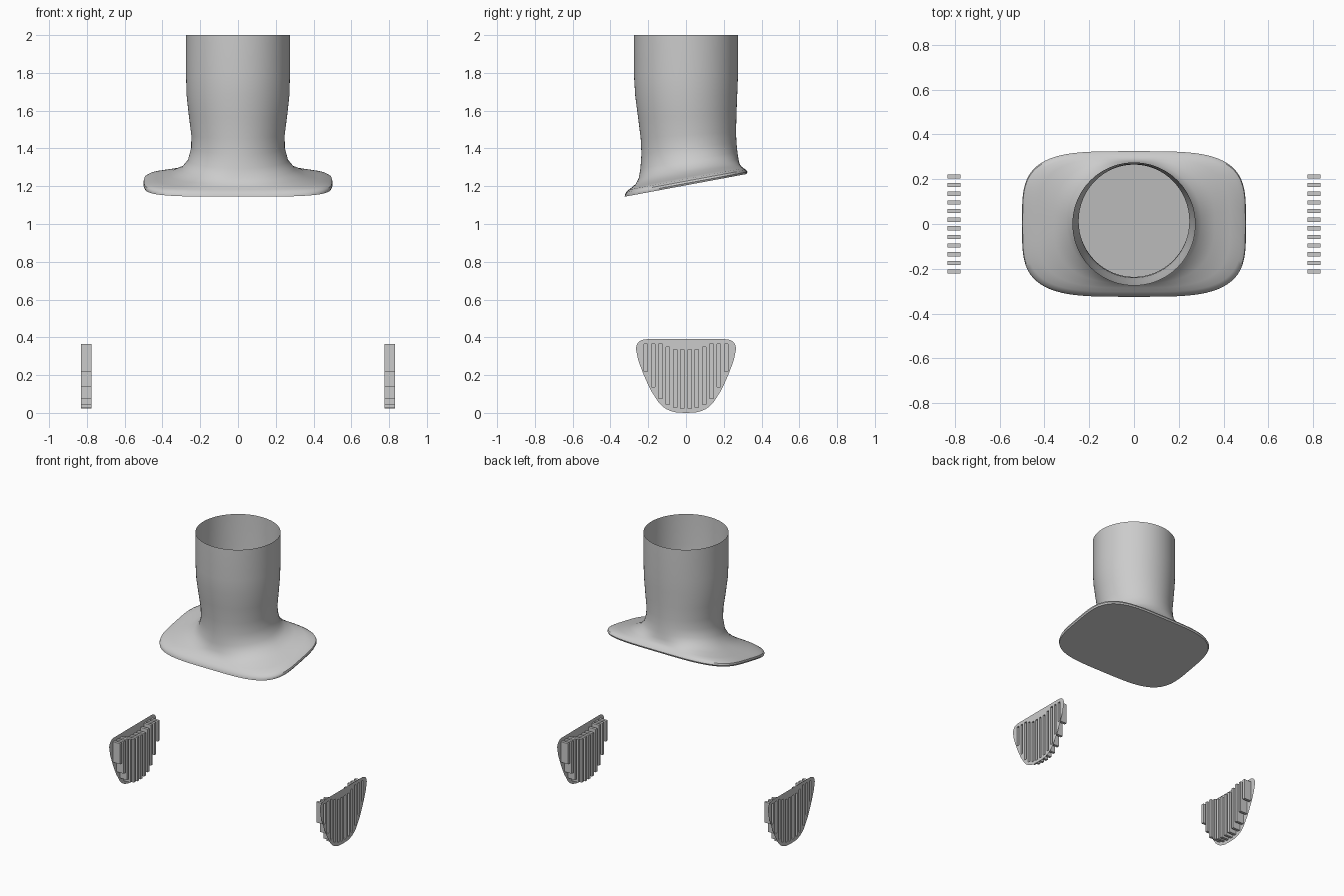
import bpy, bmesh, math

if "Cube" in bpy.data.objects:
    bpy.data.objects.remove(bpy.data.objects["Cube"])

N = 96


def finish(bm, name, angle=None):
    bmesh.ops.remove_doubles(bm, verts=bm.verts, dist=1e-5)
    me = bpy.data.meshes.new(name)
    bm.to_mesh(me)
    bm.free()
    ob = bpy.data.objects.new(name, me)
    bpy.context.collection.objects.link(ob)
    if angle:
        bpy.ops.object.select_all(action='DESELECT')
        ob.select_set(True)
        bpy.context.view_layer.objects.active = ob
        bpy.ops.object.shade_smooth_by_angle(angle=math.radians(angle))
    return ob


# Open tube flaring into a tilted rounded base
# ring: half width, front y, back y, superellipse power, height, tilt
rings = [
    (.495, -.325, .321, 3.8, 1.205, .186),
    (.500, -.323, .325, 3.8, 1.215, .186),
    (.497, -.317, .319, 3.8, 1.227, .186),
    (.480, -.303, .305, 3.7, 1.238, .186),
    (.430, -.285, .295, 3.3, 1.248, .186),
    (.360, -.266, .285, 2.7, 1.262, .186),
    (.300, -.250, .278, 2.2, 1.290, .186),
    (.265, -.241, .272, 2.0, 1.335, .170),
    (.248, -.236, .267, 2.0, 1.400, .120),
    (.247, -.240, .265, 2.0, 1.470, .060),
    (.260, -.254, .267, 2.0, 1.570, .020),
    (.272, -.269, .271, 2.0, 1.680, 0),
    (.275, -.275, .275, 2.0, 1.780, 0),
    (.275, -.275, .275, 2.0, 2.000, 0),
]
bm = bmesh.new()
loops = []
for a, y0, y1, n, z, tilt in rings:
    loop = []
    for i in range(N):
        t = 2 * math.pi * i / N
        c, s = math.cos(t), math.sin(t)
        x = a * math.copysign(abs(c) ** (2 / n), c)
        y = (y0 + y1) / 2 + (y1 - y0) / 2 * math.copysign(abs(s) ** (2 / n), s)
        loop.append(bm.verts.new((x, y, z + tilt * y)))
    loops.append(loop)
for lo, hi in zip(loops, loops[1:]):
    for i in range(N):
        j = (i + 1) % N
        bm.faces.new((lo[i], lo[j], hi[j], hi[i]))
bm.faces.new(loops[0][::-1])
finish(bm, "flared_tube", 40)


# Grooved side plates: D-shaped sheet with channels pressed inward
low_pts = [(0, 0), (.05, .002), (.08, .009), (.11, .023), (.14, .047), (.19, .125),
           (.23, .215), (.255, .285), (.265, .34)]


def z_low(y):
    y = abs(y)
    for (ya, za), (yb, zb) in zip(low_pts, low_pts[1:]):
        if y <= yb + 1e-6:
            return za + (zb - za) * (y - ya) / (yb - ya)
    return .34


def z_high(y):
    d = max(0, abs(y) - .215) / .05
    return .34 + .05 * math.sqrt(max(0, 1 - d * d))


FACE, FLOOR, HALF = .832, .775, .0095
centers = [.0193 + .0386 * k for k in range(6)]
tops = [.335, .335, .35, .365, .365, .365]


def side_plate(side, name):
    bm = bmesh.new()

    def quad(*pts):
        pts = [(side * x, y, z) for x, y, z in pts]
        uniq = [p for i, p in enumerate(pts) if math.dist(p, pts[i - 1]) > 1e-5]
        if len(uniq) > 2:
            vs = [bm.verts.new(p) for p in uniq]
            bm.faces.new(vs if side > 0 else vs[::-1])

    def strip(ya, yb, za, zb, zc, zd):
        quad((FACE, ya, za), (FACE, yb, zb), (FACE, yb, zc), (FACE, ya, zd))

    edges = sorted([s * (c + h) for c in centers for s in (1, -1) for h in (HALF, -HALF)])
    ys = [-.265, -.262, -.254, -.242] + edges + [.242, .254, .262, .265]
    for ya, yb in zip(ys, ys[1:]):
        mid = abs(ya + yb) / 2
        k = next((i for i, c in enumerate(centers) if abs(mid - c) < .003), None)
        if k is None:
            strip(ya, yb, z_low(ya), z_low(yb), z_high(yb), z_high(ya))
            continue
        g0, g1 = max(z_low(ya), z_low(yb)) + .022, tops[k]
        strip(ya, yb, z_low(ya), z_low(yb), g0, g0)
        strip(ya, yb, g1, g1, z_high(yb), z_high(ya))
        # channel floor, side walls and ends
        quad((FLOOR, ya, g0), (FLOOR, yb, g0), (FLOOR, yb, g1), (FLOOR, ya, g1))
        quad((FACE, ya, g0), (FLOOR, ya, g0), (FLOOR, ya, g1), (FACE, ya, g1))
        quad((FLOOR, yb, g0), (FACE, yb, g0), (FACE, yb, g1), (FLOOR, yb, g1))
        quad((FACE, ya, g0), (FACE, yb, g0), (FLOOR, yb, g0), (FLOOR, ya, g0))
        quad((FLOOR, ya, g1), (FLOOR, yb, g1), (FACE, yb, g1), (FACE, ya, g1))
    finish(bm, name)


side_plate(1, "right_grooved_plate")
side_plate(-1, "left_grooved_plate")
